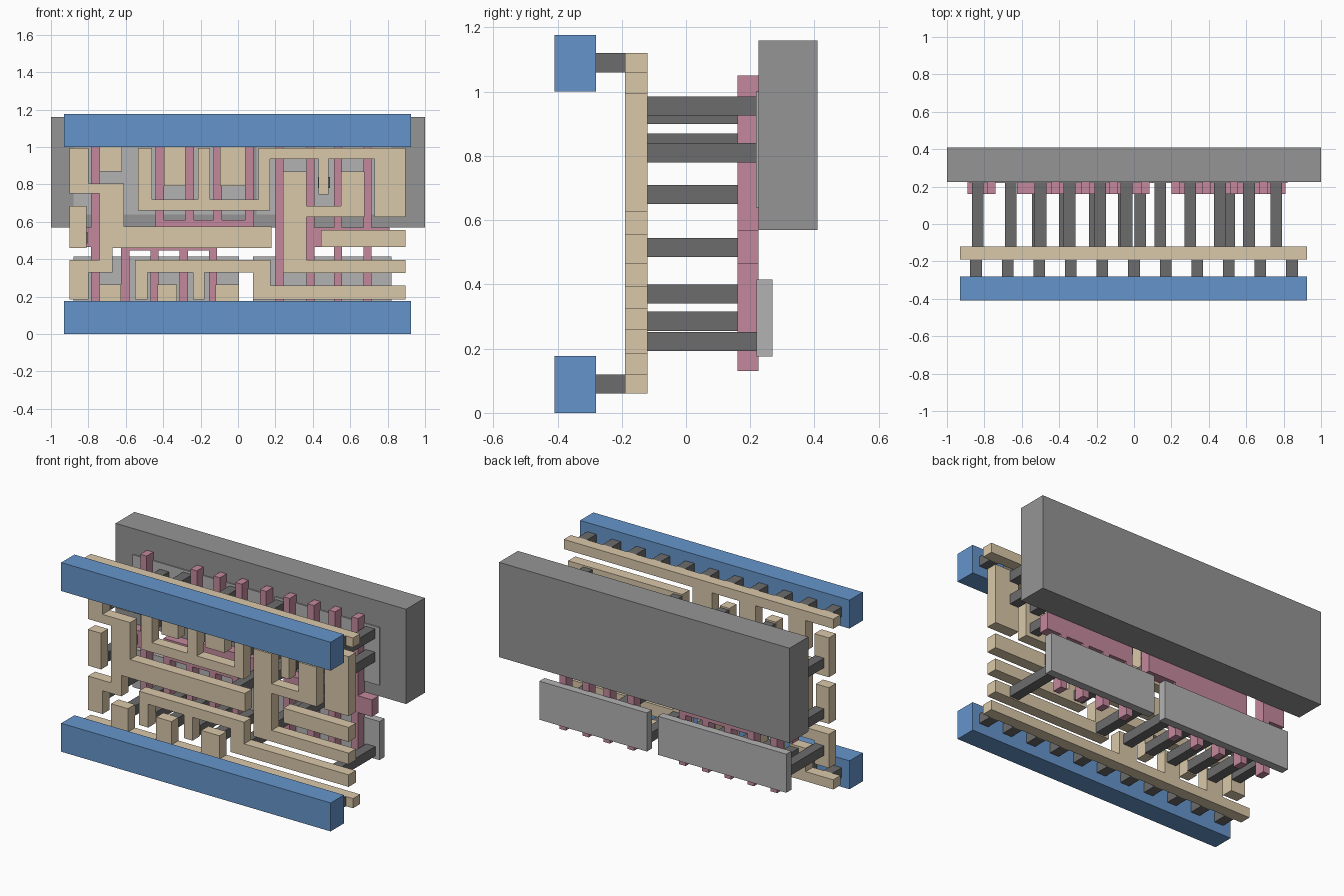
import bpy, bmesh
from mathutils import Vector


def material(name, rgb):
    m = bpy.data.materials.new(name)
    m.diffuse_color = (*rgb, 1)
    return m


BLUE = material("blue", (0.13, 0.30, 0.60))
TAN = material("tan", (0.70, 0.58, 0.40))
PINK = material("pink", (0.55, 0.25, 0.34))
DARK = material("dark_grey", (0.15, 0.15, 0.15))
MID = material("mid_grey", (0.30, 0.30, 0.30))
LIGHT = material("light_grey", (0.45, 0.45, 0.45))


def plate(name, rects, y0, y1, mat):
    """Union of front-view rectangles (x0, x1, z0, z1), extruded from y0 to y1."""
    xs = sorted({v for r in rects for v in r[:2]})
    zs = sorted({v for r in rects for v in r[2:]})
    bm = bmesh.new()
    grid = {}

    def vert(x, z):
        if (x, z) not in grid:
            grid[x, z] = bm.verts.new((x, y0, z))
        return grid[x, z]

    for a, b in zip(xs, xs[1:]):
        for c, d in zip(zs, zs[1:]):
            if any(r[0] <= a and b <= r[1] and r[2] <= c and d <= r[3] for r in rects):
                bm.faces.new([vert(a, c), vert(b, c), vert(b, d), vert(a, d)])
    ext = bmesh.ops.extrude_face_region(bm, geom=bm.faces[:], use_keep_orig=True)
    moved = [v for v in ext["geom"] if isinstance(v, bmesh.types.BMVert)]
    bmesh.ops.translate(bm, vec=Vector((0, y1 - y0, 0)), verts=moved)
    bmesh.ops.dissolve_limit(bm, angle_limit=0.01, verts=bm.verts[:], edges=bm.edges[:])
    bmesh.ops.recalc_face_normals(bm, faces=bm.faces[:])
    me = bpy.data.meshes.new(name)
    bm.to_mesh(me)
    bm.free()
    me.materials.append(mat)
    ob = bpy.data.objects.new(name, me)
    bpy.context.collection.objects.link(ob)


def metal(name, rects):
    plate(name, rects, -0.19, -0.12, TAN)


def poly(name, rects):
    plate(name, rects, 0.16, 0.225, PINK)


def post(name, x, z, y0, y1):
    plate(name, [(x - 0.031, x + 0.031, z - 0.03, z + 0.03)], y0, y1, DARK)


# power bars and the posts joining them to the thin rails
for label, z, zv in (("lower", 0.0, 0.09), ("upper", 1.0, 1.09)):
    plate(label + "_power_bar", [(-0.93, 0.925, z, z + 0.177)], -0.41, -0.28, BLUE)
    for i in range(11):
        post(label + "_rail_post", -0.845 + 0.169 * i, zv, -0.28, -0.19)

# thin rails with stubs
metal("lower_rail", [(-0.93, 0.925, 0.06, 0.12), (-0.74, -0.625, 0.06, 0.265),
                     (-0.43, -0.325, 0.06, 0.265), (-0.12, 0.005, 0.06, 0.265)])
metal("upper_rail", [(-0.93, 0.925, 1.06, 1.12), (-0.74, -0.62, 0.87, 1.12),
                     (-0.395, -0.28, 0.79, 1.12), (-0.095, 0.04, 0.79, 1.12)])

# signal tracks
metal("left_track", [(-0.90, -0.80, 0.75, 0.995), (-0.90, -0.61, 0.75, 0.805),
                     (-0.74, -0.61, 0.46, 0.805), (-0.74, 0.18, 0.46, 0.575),
                     (-0.74, -0.67, 0.33, 0.575), (-0.90, -0.67, 0.33, 0.395),
                     (-0.90, -0.80, 0.185, 0.395)])
metal("left_pad_track", [(-0.90, -0.81, 0.46, 0.685)])
metal("upper_comb_track", [(-0.535, -0.46, 0.66, 0.995), (-0.535, 0.17, 0.66, 0.72),
                           (-0.215, -0.15, 0.66, 0.995), (0.11, 0.17, 0.66, 0.995),
                           (0.11, 0.895, 0.935, 0.995), (0.73, 0.895, 0.625, 0.995),
                           (0.43, 0.485, 0.745, 0.995)])
metal("right_track", [(0.24, 0.365, 0.325, 0.87), (0.24, 0.675, 0.625, 0.685),
                      (0.55, 0.675, 0.625, 0.87), (0.24, 0.895, 0.325, 0.395)])
metal("right_pad_track", [(0.445, 0.895, 0.465, 0.555)])
metal("lower_comb_track", [(-0.55, -0.485, 0.185, 0.395), (-0.55, 0.175, 0.33, 0.395),
                           (-0.24, -0.18, 0.185, 0.395), (0.08, 0.175, 0.185, 0.395),
                           (0.08, 0.895, 0.185, 0.26)])

# gate fingers with their joining pads
W = 0.044
LO, HI = 0.13, 1.05
poly("left_gate", [(-0.785, -0.741, LO, HI), (-0.89, -0.741, 0.465, 0.57)])
poly("middle_gates",
     [(x, x + W, 0.5, HI) for x in (-0.44, -0.28, -0.13, 0.038)]
     + [(x, x + W, LO, 0.5) for x in (-0.625, -0.468, -0.312, -0.155)]
     + [(-0.44, 0.082, 0.5, 0.61), (-0.625, -0.111, 0.445, 0.57),
        (-0.44, 0.082, 0.465, 0.57)])
poly("right_gates", [(x, x + W, LO, HI) for x in (0.20, 0.366, 0.512, 0.67)]
     + [(0.20, 0.81, 0.465, 0.57)])

# well and doped regions
plate("well", [(-1, 1, 0.57, 1.16)], 0.225, 0.41, MID)
plate("left_lower_region", [(-0.88, 0.005, 0.175, 0.415)], 0.22, 0.27, LIGHT)
plate("right_lower_region", [(0.08, 0.82, 0.175, 0.415)], 0.22, 0.27, LIGHT)
plate("left_upper_region", [(-0.88, 0.08, 0.64, 1.0)], 0.218, 0.27, LIGHT)
plate("right_upper_region", [(0.10, 0.82, 0.64, 1.0)], 0.218, 0.27, LIGHT)

# contacts from the tracks to the regions and gates
lower = [(-0.835, 0.285), (-0.66, 0.222), (-0.515, 0.222), (-0.37, 0.222), (-0.21, 0.222),
         (-0.055, 0.222), (0.14, 0.222), (0.30, 0.37), (0.76, 0.222)]
gates = [(-0.835, 0.515), (0.033, 0.515), (0.51, 0.515)]
upper = [(-0.835, 0.83), (-0.66, 0.93), (-0.50, 0.81), (-0.50, 0.955), (-0.345, 0.84),
         (-0.18, 0.81), (-0.18, 0.955), (-0.04, 0.84), (0.14, 0.81), (0.14, 0.955),
         (0.30, 0.68), (0.30, 0.81), (0.46, 0.81), (0.615, 0.68), (0.615, 0.81),
         (0.76, 0.81), (0.76, 0.955)]
for label, spots in (("lower", lower), ("gate", gates), ("upper", upper)):
    for x, z in spots:
        post(label + "_contact", x, z, -0.12, 0.224)
